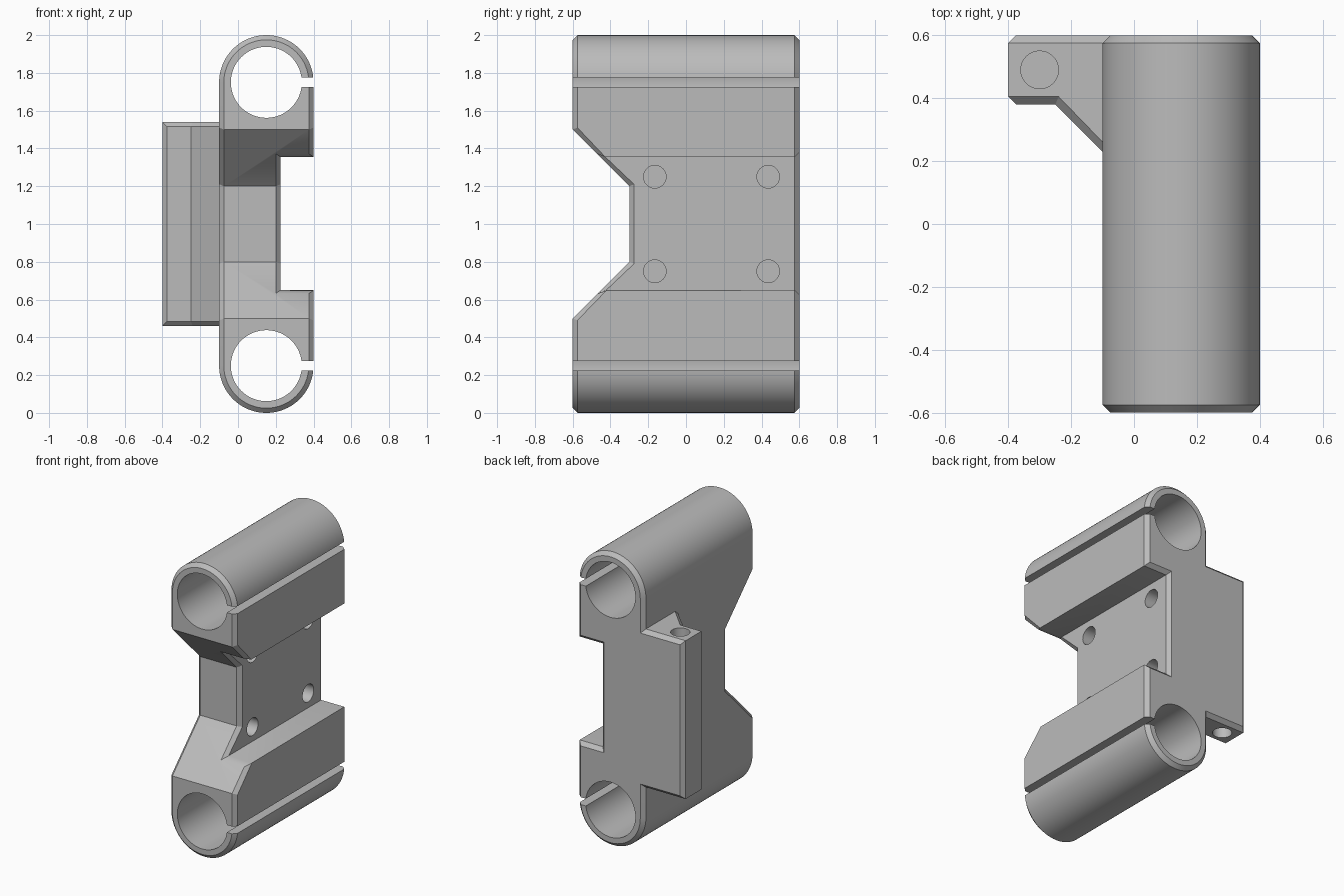
import bpy, bmesh
from math import sin, cos, pi

cube = bpy.data.objects.get("Cube")
if cube:
    bpy.data.objects.remove(cube, do_unlink=True)

grey = bpy.data.materials.new("plain grey")
grey.use_nodes = True
grey.diffuse_color = (0.5, 0.5, 0.5, 1)
grey.node_tree.nodes["Principled BSDF"].inputs["Base Color"].default_value = (0.5, 0.5, 0.5, 1)

CHAMFER = 0.025
PLACE = {
    "x": lambda a, b, t: (t, a, b),
    "y": lambda a, b, t: (a, t, b),
    "z": lambda a, b, t: (a, b, t),
}


def arc(cx, cy, r, start, end, n):
    angles = [start + (end - start) * i / n for i in range(n + 1)]
    return [(cx + r * cos(a), cy + r * sin(a)) for a in angles]


def circle(cx, cy, r, n=48):
    return arc(cx, cy, r, 0, 2 * pi, n)[:-1]


def prism(name, points, axis, low, high):
    """Extrude a flat outline along an axis."""
    bm = bmesh.new()
    base = bm.faces.new([bm.verts.new(PLACE[axis](a, b, low)) for a, b in points])
    moved = bmesh.ops.extrude_face_region(bm, geom=[base])["geom"]
    for v in moved:
        if isinstance(v, bmesh.types.BMVert):
            v.co["xyz".index(axis)] = high
    bmesh.ops.recalc_face_normals(bm, faces=bm.faces)
    mesh = bpy.data.meshes.new(name)
    bm.to_mesh(mesh)
    bm.free()
    mesh.materials.append(grey)
    obj = bpy.data.objects.new(name, mesh)
    bpy.context.collection.objects.link(obj)
    return obj


def combine(target, other, operation):
    """Apply a boolean and discard the helper."""
    other.hide_render = True
    mod = target.modifiers.new("boolean", "BOOLEAN")
    mod.operation = operation
    mod.solver = "EXACT"
    mod.object = other
    bpy.context.view_layer.objects.active = target
    bpy.ops.object.modifier_apply(modifier=mod.name)
    bpy.data.objects.remove(other, do_unlink=True)


def chamfer_ends(obj):
    """Chamfer convex edges between front/back facing and sideways faces."""
    bm = bmesh.new()
    bm.from_mesh(obj.data)
    bmesh.ops.remove_doubles(bm, verts=bm.verts, dist=0.0001)
    bm.normal_update()
    edges = []
    for e in bm.edges:
        if len(e.link_faces) == 2 and e.is_convex:
            low, high = sorted(abs(f.normal.y) for f in e.link_faces)
            if low < 0.1 and high > 0.5:
                edges.append(e)
    bmesh.ops.bevel(bm, geom=edges, offset=CHAMFER, offset_type="OFFSET",
                    segments=1, profile=0.5, affect="EDGES", clamp_overlap=False)
    bm.to_mesh(obj.data)
    bm.free()


# Main body: rounded ends with a recess on one side
outline = arc(0.15, 1.75, 0.25, 0, pi, 40) + arc(0.15, 0.25, 0.25, pi, 2 * pi, 40)
outline += [(0.4, 0.65), (0.225, 0.65), (0.225, 1.355), (0.4, 1.355)]
body = prism("clamp_body", outline, "y", -0.6, 0.6)

# Tapered notch in the front
notch = [(-0.7, 0.4), (-0.3, 0.8), (-0.3, 1.2), (-0.7, 1.6)]
combine(body, prism("notch_cutter", notch, "x", -0.5, 0.8), "DIFFERENCE")
chamfer_ends(body)

# Side wing with a diagonal brace
wing_outline = [(-0.4, 0.6), (-0.4, 0.38), (-0.25, 0.38), (0, 0.13), (0, 0.6)]
wing = prism("side_wing", wing_outline, "z", 0.46, 1.54)
chamfer_ends(wing)
combine(body, wing, "UNION")

# Rod bores and their clamping slots
for z in (0.25, 1.75):
    combine(body, prism("bore_cutter", circle(0.15, z, 0.188, 64), "y", -1, 1), "DIFFERENCE")
    slot = [(0.25, z - 0.025), (0.5, z - 0.025), (0.5, z + 0.025), (0.25, z + 0.025)]
    combine(body, prism("slot_cutter", slot, "y", -1, 1), "DIFFERENCE")

# Blind mounting holes in the recess
for y in (-0.165, 0.435):
    for z in (0.75, 1.25):
        combine(body, prism("mount_hole_cutter", circle(y, z, 0.06, 32), "x", -0.04, 0.3), "DIFFERENCE")

# Blind holes in both ends of the wing
for low, high in ((0.3, 0.76), (1.24, 1.7)):
    combine(body, prism("wing_hole_cutter", circle(-0.3, 0.49, 0.06, 32), "z", low, high), "DIFFERENCE")

bpy.ops.object.select_all(action="DESELECT")
body.select_set(True)
bpy.context.view_layer.objects.active = body
bpy.ops.object.shade_smooth_by_angle(angle=pi / 6)
